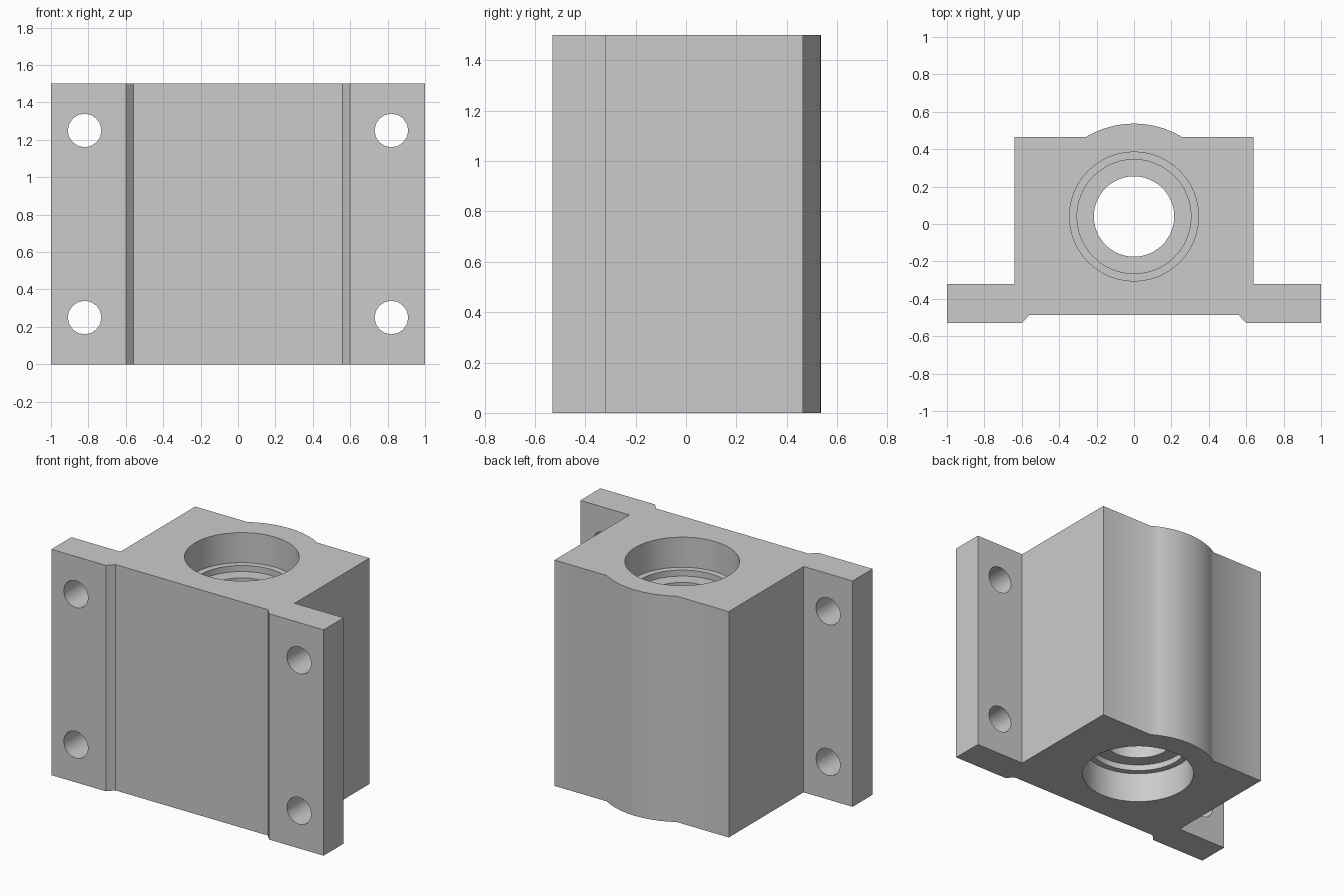
import bpy, bmesh, math
from mathutils import Matrix

HEIGHT = 1.5
BORE_Y = 0.04

cube = bpy.data.objects.get("Cube")
if cube:
    bpy.data.objects.remove(cube, do_unlink=True)

grey = bpy.data.materials.new("plain grey")
grey.use_nodes = True
colour = (0.6, 0.6, 0.6, 1)
grey.diffuse_color = colour
grey.node_tree.nodes["Principled BSDF"].inputs["Base Color"].default_value = colour


def make_object(name, bm):
    bmesh.ops.recalc_face_normals(bm, faces=bm.faces[:])
    mesh = bpy.data.meshes.new(name)
    bm.to_mesh(mesh)
    bm.free()
    mesh.materials.append(grey)
    obj = bpy.data.objects.new(name, mesh)
    bpy.context.collection.objects.link(obj)
    return obj


def cut(target, cutter):
    cutter.hide_render = True
    mod = target.modifiers.new("cut", 'BOOLEAN')
    mod.operation = 'DIFFERENCE'
    mod.solver = 'EXACT'
    mod.object = cutter
    bpy.context.view_layer.objects.active = target
    bpy.ops.object.modifier_apply(modifier=mod.name)
    bpy.data.objects.remove(cutter, do_unlink=True)


# Housing: half plan outline, mirrored and extruded upward
half = [(0.56, -0.487), (0.6, -0.53), (1, -0.53), (1, -0.32),
        (0.64, -0.32), (0.64, 0.465)]
bulge = 0.497
spread = math.acos((0.465 - BORE_Y) / bulge)
arc = [(bulge * math.sin(spread * k / 5), BORE_Y + bulge * math.cos(spread * k / 5))
       for k in range(5, -6, -1)]
outline = half + arc + [(-x, y) for x, y in reversed(half)]

bm = bmesh.new()
base = bm.faces.new([bm.verts.new((x, y, 0)) for x, y in outline])
top = bmesh.ops.extrude_face_region(bm, geom=[base])["geom"]
bmesh.ops.translate(bm, vec=(0, 0, HEIGHT),
                    verts=[v for v in top if isinstance(v, bmesh.types.BMVert)])
housing = make_object("bearing_housing", bm)

# Stepped bore: counterbore and shoulder at both ends, narrow passage between
lower = [(0, -0.1), (0.345, -0.1), (0.345, 0.2), (0.305, 0.2),
         (0.305, 0.24), (0.215, 0.24)]
profile = lower + [(r, HEIGHT - z) for r, z in reversed(lower)]
bm = bmesh.new()
verts = [bm.verts.new((r, BORE_Y, z)) for r, z in profile]
edges = [bm.edges.new(pair) for pair in zip(verts, verts[1:])]
bmesh.ops.spin(bm, geom=verts + edges, cent=(0, BORE_Y, 0), axis=(0, 0, 1),
               angle=math.tau, steps=48)
bmesh.ops.remove_doubles(bm, verts=bm.verts[:], dist=0.0005)
cut(housing, make_object("bore_cutter", bm))

# Four bolt holes through the flanges
bm = bmesh.new()
for x in (-0.82, 0.82):
    for z in (0.25, 1.25):
        place = Matrix.Translation((x, -0.42, z)) @ Matrix.Rotation(math.pi / 2, 4, 'X')
        bmesh.ops.create_cone(bm, cap_ends=True, segments=16, radius1=0.09,
                              radius2=0.09, depth=0.5, matrix=place)
cut(housing, make_object("bolt_hole_cutter", bm))

# Smooth curved walls, keep machined edges crisp
bpy.ops.object.select_all(action='DESELECT')
housing.select_set(True)
bpy.context.view_layer.objects.active = housing
bpy.ops.object.shade_smooth_by_angle(angle=math.radians(30))
